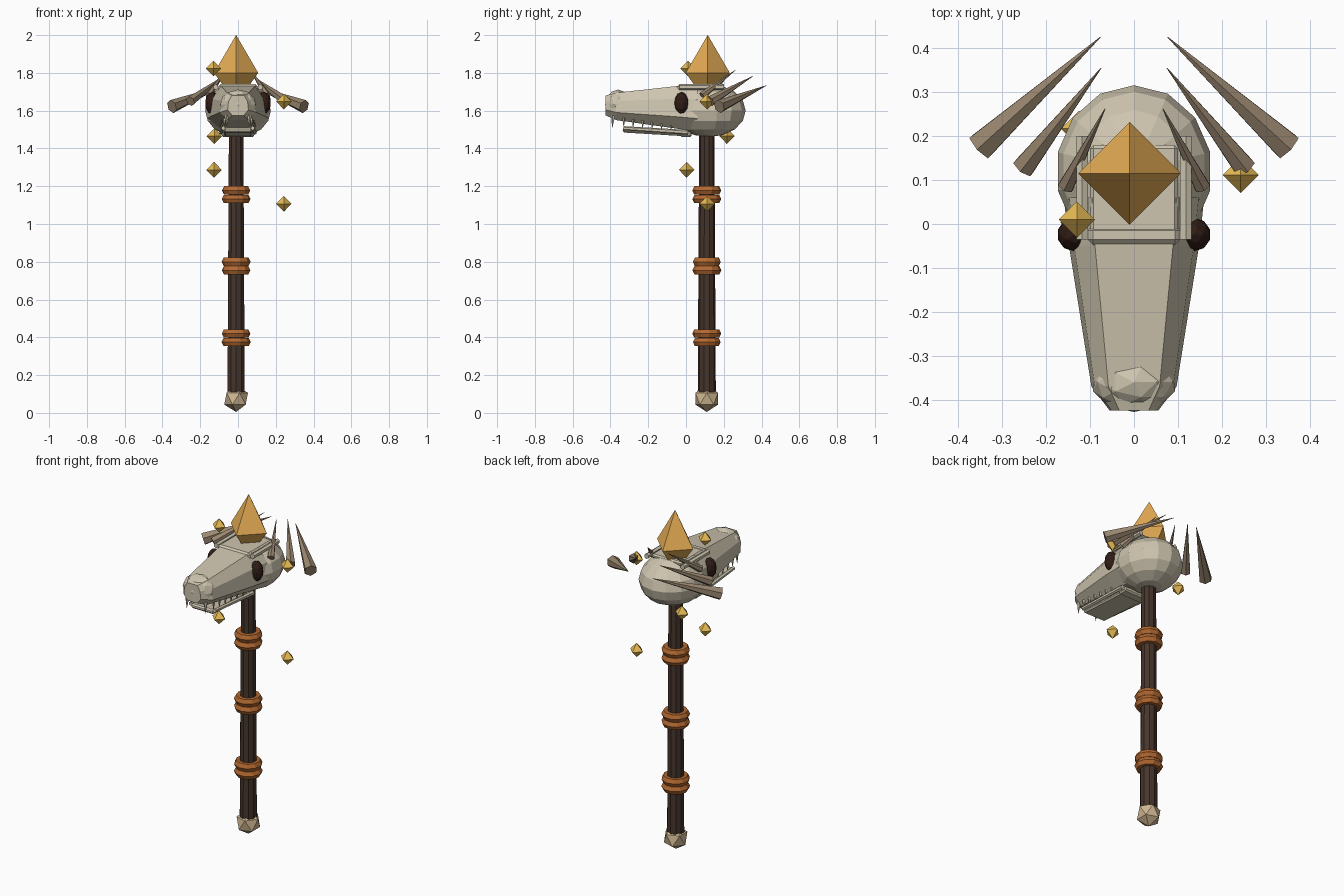
import bpy, bmesh, math
from mathutils import Vector, Matrix

if "Cube" in bpy.data.objects:
    bpy.data.objects.remove(bpy.data.objects["Cube"])

SX, SY = -0.01, 0.11   # staff axis


def material(name, rgb):
    m = bpy.data.materials.new(name)
    m.diffuse_color = (*rgb, 1)
    m.use_nodes = True
    m.node_tree.nodes["Principled BSDF"].inputs["Base Color"].default_value = m.diffuse_color
    return m


BONE = material("bone", (0.62, 0.56, 0.43))
POMMEL = material("pale_bone", (0.62, 0.47, 0.28))
WOOD = material("dark_wood", (0.06, 0.035, 0.025))
BAND = material("leather", (0.45, 0.14, 0.03))
SOCKET = material("socket", (0.03, 0.012, 0.008))
AMBER = material("amber", (0.80, 0.42, 0.09))
SHARD = material("shard", (0.80, 0.50, 0.09))
HORN = material("horn", (0.32, 0.24, 0.16))


def finish(name, bm, mat):
    bmesh.ops.recalc_face_normals(bm, faces=bm.faces[:])
    me = bpy.data.meshes.new(name)
    bm.to_mesh(me)
    bm.free()
    me.materials.append(mat)
    ob = bpy.data.objects.new(name, me)
    bpy.context.collection.objects.link(ob)
    return ob


def ball(name, loc, size, mat, sub=None, seg=12, rings=8):
    bm = bmesh.new()
    M = Matrix.Translation(loc) @ Matrix.Diagonal((*size, 1))
    if sub:
        bmesh.ops.create_icosphere(bm, subdivisions=sub, radius=1, matrix=M)
    else:
        bmesh.ops.create_uvsphere(bm, u_segments=seg, v_segments=rings, radius=1, matrix=M)
    return finish(name, bm, mat)


def spike(name, a, b, r1, r2, mat, seg=6):
    a, b = Vector(a), Vector(b)
    d = b - a
    bm = bmesh.new()
    M = Matrix.Translation((a + b) / 2) @ d.to_track_quat('Z', 'Y').to_matrix().to_4x4()
    bmesh.ops.create_cone(bm, cap_ends=True, segments=seg, radius1=r1, radius2=r2,
                          depth=d.length, matrix=M)
    return finish(name, bm, mat)


def loft(name, rings, mat):
    bm = bmesh.new()
    vs = [[bm.verts.new(p) for p in r] for r in rings]
    n = len(vs[0])
    for a, b in zip(vs, vs[1:]):
        for i in range(n):
            j = (i + 1) % n
            bm.faces.new((a[i], a[j], b[j], b[i]))
    bm.faces.new(vs[0])
    bm.faces.new(vs[-1])
    return finish(name, bm, mat)


def lathe(name, loc, profile, n, mat, turn=0.0):
    return loft(name, [[(loc[0] + r * math.cos(turn + 2 * math.pi * i / n),
                         loc[1] + r * math.sin(turn + 2 * math.pi * i / n), loc[2] + z)
                        for i in range(n)] for r, z in profile], mat)


def box(name, loc, size, mat, bevel=0.01, tilt=0.0):
    bm = bmesh.new()
    M = Matrix.Translation(loc) @ Matrix.Rotation(tilt, 4, 'X') @ Matrix.Diagonal((*size, 1))
    bmesh.ops.create_cube(bm, size=1, matrix=M)
    bmesh.ops.bevel(bm, geom=bm.edges[:], offset=bevel, segments=1, affect='EDGES')
    return finish(name, bm, mat)


# staff, pommel and leather bands
spike("shaft", (SX, SY, 0.08), (SX, SY, 1.55), 0.048, 0.040, WOOD, 10)
ball("pommel", (SX, SY, 0.075), (0.07, 0.07, 0.07), POMMEL, sub=1)
for i, z in enumerate((0.375, 0.42, 0.755, 0.80, 1.132, 1.178)):
    lathe(f"band_{i}", (SX, SY, z), [(0.045, -0.022), (0.066, -0.022), (0.077, 0),
          (0.066, 0.022), (0.045, 0.022)], 10, BAND, 0.2 * i)

# skull: cranium, tapered snout, nose
ball("cranium", (0, 0.12, 1.60), (0.178, 0.196, 0.14), BONE, seg=14, rings=8)


def section(y, w, lo, hi):
    h = hi - lo
    pts = [(0.55, 0), (1, 0.28), (0.92, 0.7), (0.6, 1)]
    half = [(w * a, y, lo + h * b) for a, b in pts]
    return half + [(-x, yy, z) for x, yy, z in reversed(half)]


loft("snout", [section(0.06, 0.16, 1.49, 1.735), section(-0.05, 0.148, 1.505, 1.73),
               section(-0.37, 0.097, 1.55, 1.695), section(-0.425, 0.055, 1.575, 1.68)], BONE)
ball("nose", (0, -0.36, 1.632), (0.098, 0.068, 0.08), BONE, sub=2)

# brow plate and side ridges
box("brow", (0, -0.025, 1.715), (0.21, 0.045, 0.05), BONE, 0.012)
box("crown_plate", (0, 0.07, 1.725), (0.20, 0.22, 0.025), BONE, 0.008)

# lower jaw
box("jaw", (0, -0.16, 1.487), (0.15, 0.35, 0.026), BONE, 0.008, -0.06)
box("jaw_hinge", (0, 0.0, 1.475), (0.17, 0.06, 0.03), BONE, 0.008)

for s, side in ((1, "right"), (-1, "left")):
    spike(f"ridge_{side}", (s * 0.118, -0.035, 1.725), (s * 0.118, 0.20, 1.725),
          0.015, 0.015, BONE, 6)
    ball(f"eye_socket_{side}", (s * 0.137, -0.024, 1.64), (0.038, 0.038, 0.06), SOCKET, sub=2)
    spike(f"jaw_rim_{side}", (s * 0.078, -0.33, 1.507), (s * 0.088, 0.01, 1.485),
          0.011, 0.013, BONE, 6)
    spike(f"fang_{side}", (s * 0.06, -0.385, 1.575), (s * 0.06, -0.39, 1.51), 0.012, 0.001, BONE, 5)
    # teeth rows
    for k in range(6):
        y = -0.33 + 0.05 * k
        x = s * (0.072 + 0.003 * k)
        spike(f"upper_tooth_{side}_{k}", (x, y, 1.56 - 0.006 * k),
              (x, y, 1.515 - 0.004 * k), 0.009, 0.001, BONE, 5)
    # swept horns, largest to smallest
    horns = [((0.35, 0.176, 1.622), (0.077, 0.425, 1.733), 0.036),
             ((0.252, 0.128, 1.65), (0.075, 0.355, 1.783), 0.028),
             ((0.155, 0.085, 1.68), (0.066, 0.262, 1.815), 0.02)]
    for k, (a, b, r) in enumerate(horns):
        spike(f"horn_{side}_{k}", (s * a[0], a[1], a[2]), (s * b[0], b[1], b[2]),
              r, 0.001, HORN, 6)

# large crystal and floating shards
lathe("crystal", (SX, 0.115, 0), [(0.045, 1.70), (0.117, 1.80), (0.0005, 2.0)], 4, AMBER)
for i, p in enumerate([(-0.13, 0.01, 1.823), (0.243, 0.112, 1.648), (-0.125, 0.217, 1.465),
                       (-0.127, 0.003, 1.287), (0.243, 0.112, 1.107)]):
    lathe(f"shard_{i}", p, [(0.0005, -0.041), (0.041, 0), (0.0005, 0.041)], 4, SHARD)
